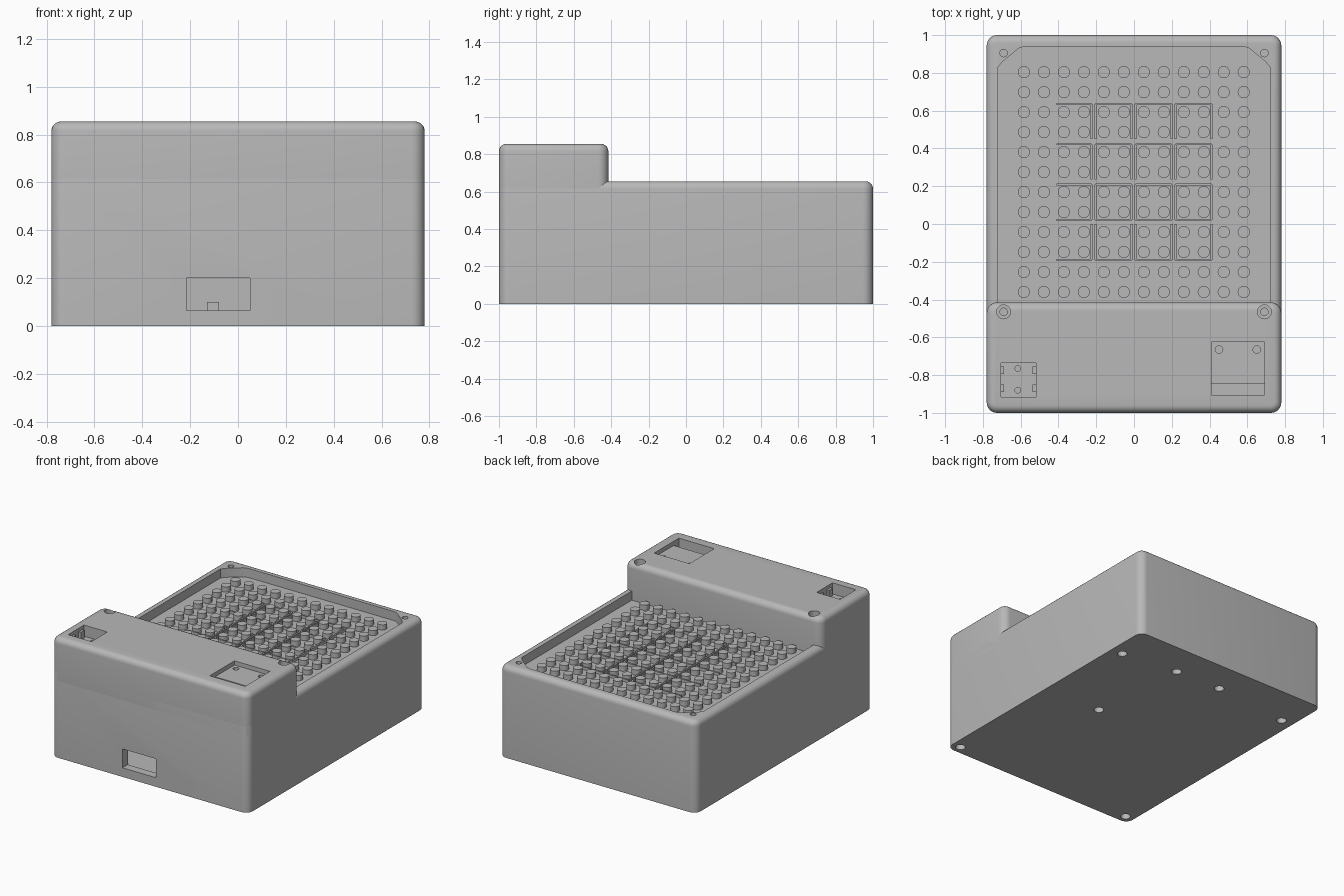
import bpy, bmesh, math
from mathutils import Matrix, Vector

cube = bpy.data.objects.get("Cube")
if cube:
    bpy.data.objects.remove(cube, do_unlink=True)

grey = bpy.data.materials.new("light_grey_plastic")
grey.use_nodes = True
grey.diffuse_color = (0.48, 0.48, 0.48, 1)
grey.node_tree.nodes["Principled BSDF"].inputs["Base Color"].default_value = grey.diffuse_color

FLOOR, RIM, TOP = 0.59, 0.655, 0.855


def finish(name, bm):
    bmesh.ops.recalc_face_normals(bm, faces=bm.faces)
    mesh = bpy.data.meshes.new(name)
    bm.to_mesh(mesh)
    bm.free()
    mesh.materials.append(grey)
    obj = bpy.data.objects.new(name, mesh)
    bpy.context.collection.objects.link(obj)
    return obj


def add_box(bm, x0, x1, y0, y1, z0, z1):
    centre = Vector((x0 + x1, y0 + y1, z0 + z1)) / 2
    size = Matrix.Diagonal((x1 - x0, y1 - y0, z1 - z0, 1))
    bmesh.ops.create_cube(bm, size=1, matrix=Matrix.Translation(centre) @ size)


def add_cylinder(bm, x, y, r, z0, z1, sides=16):
    bmesh.ops.create_cone(bm, cap_ends=True, segments=sides, radius1=r, radius2=r,
                          depth=z1 - z0, matrix=Matrix.Translation((x, y, (z0 + z1) / 2)))


def rounded_box(name, x0, x1, y0, y1, z0, z1):
    """Box with rounded vertical corners and a rounded top rim."""
    bm = bmesh.new()
    add_box(bm, x0, x1, y0, y1, z0, z1)
    upright = [e for e in bm.edges if abs(e.verts[0].co.z - e.verts[1].co.z) > 0.01]
    bmesh.ops.bevel(bm, geom=upright, offset=0.055, segments=6, profile=0.5, affect='EDGES')
    rim = [e for e in bm.edges if all(v.co.z > z1 - 0.001 for v in e.verts)]
    bmesh.ops.bevel(bm, geom=rim, offset=0.04, segments=5, profile=0.5, affect='EDGES')
    return finish(name, bm)


def cut(target, bm):
    cutter = finish("cutter", bm)
    cutter.hide_render = True
    mod = target.modifiers.new("cut", 'BOOLEAN')
    mod.operation, mod.solver, mod.object = 'DIFFERENCE', 'EXACT', cutter
    bpy.context.view_layer.objects.active = target
    bpy.ops.object.modifier_apply(modifier=mod.name)
    bpy.data.objects.remove(cutter, do_unlink=True)


def cut_box(target, *bounds):
    bm = bmesh.new()
    add_box(bm, *bounds)
    cut(target, bm)


def cut_hole(target, *args):
    bm = bmesh.new()
    add_cylinder(bm, *args)
    cut(target, bm)


# Main case and the raised housing across its front
case = rounded_box("case_body", -0.78, 0.78, -1, 1, 0, RIM)
housing = rounded_box("front_housing", -0.78, 0.78, -1, -0.415, 0.55, TOP)

# Sunken tray with clipped back corners
bm = bmesh.new()
half = [(0.72, -0.45), (0.72, 0.83), (0.695, 0.86), (0.61, 0.93), (0.58, 0.94)]
outline = half + [(-x, y) for x, y in reversed(half)]
base = bm.faces.new([bm.verts.new((x, y, FLOOR)) for x, y in outline])
wall = bmesh.ops.extrude_face_region(bm, geom=[base])["geom"]
bmesh.ops.translate(bm, vec=(0, 0, 0.2), verts=[v for v in wall if isinstance(v, bmesh.types.BMVert)])
cut(case, bm)

# Front port opening into a wider inner chamber
cut_box(case, -0.45, 0.30, -0.94, -0.45, 0.06, 0.40)
cut_box(case, -0.215, 0.05, -1.1, -0.9, 0.065, 0.20)

# Screw holes in the rim and housing
for side in (-1, 1):
    cut_hole(case, side * 0.69, 0.905, 0.02, 0.56, 0.8)
    cut_hole(housing, side * 0.69, -0.465, 0.037, 0.81, 0.95)
    cut_hole(housing, side * 0.69, -0.465, 0.02, 0.72, 0.83)
    # Corner holes underneath
    cut_hole(case, side * 0.715, -0.94, 0.033, -0.1, 0.05)
    cut_hole(case, side * 0.69, 0.70, 0.033, -0.1, 0.05)

# Mounting holes underneath
for x, y in ((0.33, 0.03), (0.26, 0.75), (-0.10, 0.76)):
    cut_hole(case, x, y, 0.033, -0.1, 0.05)

# Square switch well
cut_box(housing, -0.705, -0.52, -0.915, -0.735, 0.775, 0.95)
for y in (-0.765, -0.88):
    cut_hole(housing, -0.615, y, 0.015, 0.74, 0.8)

# Display recess with a connector slot and two peg holes
cut_box(housing, 0.41, 0.69, -0.905, -0.625, 0.825, 0.95)
cut_box(housing, 0.41, 0.69, -0.905, -0.845, 0.78, 0.83)
for x in (0.45, 0.65):
    cut_hole(housing, x, -0.665, 0.02, 0.79, 0.84)

# Clips on both sides of the switch well
bm = bmesh.new()
for x0, x1 in ((-0.71, -0.688), (-0.537, -0.515)):
    for y in (-0.775, -0.87):
        add_box(bm, x0, x1, y - 0.02, y + 0.02, 0.77, 0.83)
clips = finish("switch_clips", bm)

# Small block behind the port
bm = bmesh.new()
add_box(bm, -0.13, -0.08, -0.70, -0.60, 0.05, 0.10)
block = finish("port_block", bm)

# Grid of round studs
bm = bmesh.new()
for i in range(12):
    for j in range(12):
        add_cylinder(bm, -0.583 + 0.1058 * i, -0.36 + 0.1058 * j, 0.032, FLOOR - 0.01, 0.627)
studs = finish("tray_studs", bm)

# Thin ribs framing the four by four key cells
bm = bmesh.new()
t = 0.005
columns = [(-0.41, -0.225), (-0.203, -0.013), (0.007, 0.198), (0.219, 0.41)]
rows = [(-0.19, 0.0), (0.022, 0.21), (0.235, 0.422), (0.45, 0.635)]
for c, (x0, x1) in enumerate(columns):
    for y in (-0.19, 0.022, 0.21, 0.422, 0.635):
        add_box(bm, x0, x1, y - t, y + t, FLOOR - 0.01, FLOOR + 0.02)
    for y0, y1 in rows:
        for x in ((x0, x1) if c else (x1,)):
            add_box(bm, x - t, x + t, y0, y1, FLOOR - 0.01, FLOOR + 0.02)
ribs = finish("tray_ribs", bm)

# Smooth the rounded parts, keep hard edges crisp
bpy.ops.object.select_all(action='DESELECT')
for obj in (case, housing, studs):
    obj.select_set(True)
bpy.context.view_layer.objects.active = case
bpy.ops.object.shade_smooth_by_angle(angle=math.radians(35))
